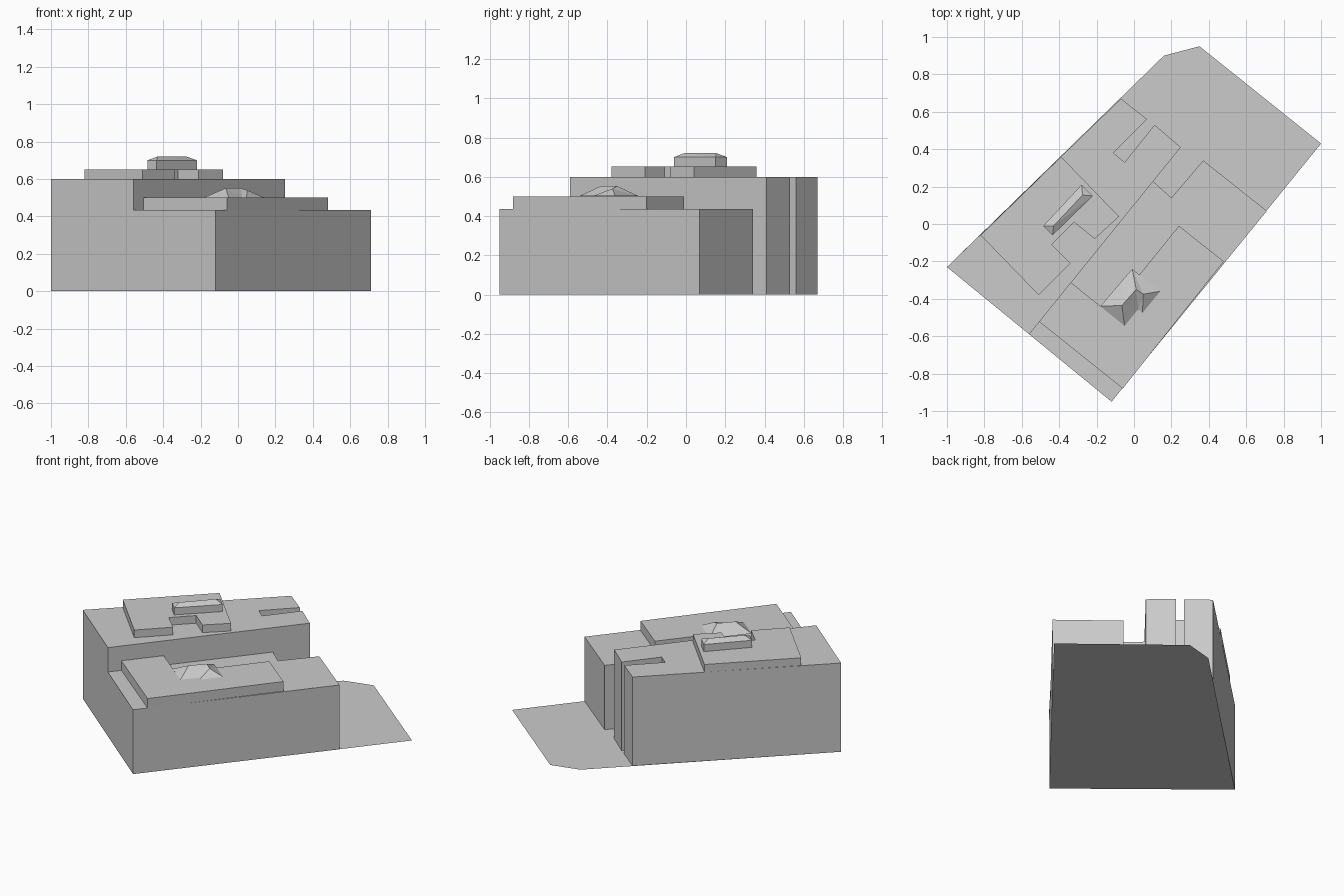
import bpy
import bmesh

cube = bpy.data.objects.get("Cube")
if cube:
    bpy.data.objects.remove(cube, do_unlink=True)

grey = bpy.data.materials.new("plain grey")
grey.use_nodes = True
grey.diffuse_color = (0.6, 0.6, 0.6, 1)
grey.node_tree.nodes["Principled BSDF"].inputs["Base Color"].default_value = (0.6, 0.6, 0.6, 1)


def finish(name, bm):
    bmesh.ops.recalc_face_normals(bm, faces=bm.faces)
    mesh = bpy.data.meshes.new(name)
    bm.to_mesh(mesh)
    bm.free()
    mesh.materials.append(grey)
    obj = bpy.data.objects.new(name, mesh)
    bpy.context.scene.collection.objects.link(obj)


def block(name, outline, bottom, top):
    """Extrude a plan outline between two heights."""
    bm = bmesh.new()
    base = bm.faces.new([bm.verts.new((x, y, bottom)) for x, y in outline])
    if top > bottom:
        ext = bmesh.ops.extrude_face_region(bm, geom=[base], use_keep_orig=True)
        for v in ext["geom"]:
            if isinstance(v, bmesh.types.BMVert):
                v.co.z = top
    finish(name, bm)


def hip_roof(name, eaves, height, ridge, slopes):
    """Slopes index the eave corners first, then the ridge points."""
    bm = bmesh.new()
    verts = [bm.verts.new((x, y, height)) for x, y in eaves]
    bm.faces.new(verts)
    verts += [bm.verts.new(p) for p in ridge]
    for slope in slopes:
        bm.faces.new([verts[i] for i in slope])
    # warped slopes are split into flat triangles
    bmesh.ops.triangulate(bm, faces=[f for f in bm.faces if len(f.verts) > 3])
    finish(name, bm)


# Ground plot
ground = [(-1, -0.23), (-0.12, -0.95), (1, 0.43), (0.35, 0.95), (0.16, 0.9)]
bm = bmesh.new()
bm.faces.new([bm.verts.new((x, y, 0)) for x, y in ground])
bm.normal_update()
finish("ground_plot", bm)

# Tall wing with a narrow slot cut into its back
block("tall_wing", [(-1, -0.23), (-0.56, -0.59), (0.25, 0.41), (0.11, 0.53),
                    (-0.05, 0.33), (-0.11, 0.38), (0.07, 0.56), (-0.07, 0.67)], 0, 0.6)

# Low wing and its raised storey
block("low_wing", [(-0.56, -0.59), (-0.12, -0.95), (0.71, 0.07), (0.37, 0.34),
                   (0.2, 0.14), (0.1, 0.23)], 0, 0.435)
block("raised_storey", [(-0.51, -0.52), (-0.06, -0.88), (0.48, -0.2), (0.24, -0.01),
                        (-0.136, -0.475), (-0.34, -0.31)], 0.435, 0.5)

# Notched penthouse on the tall wing
block("penthouse", [(-0.82, -0.06), (-0.51, -0.38), (-0.34, -0.21), (-0.44, -0.11),
                    (-0.32, 0.01), (-0.21, -0.08), (-0.08, 0.04), (-0.39, 0.36)], 0.6, 0.652)

# Roof house: walls and a shallow hip
house = [(-0.485, -0.01), (-0.435, -0.06), (-0.22, 0.15), (-0.28, 0.21)]
block("roof_house_walls", house, 0.652, 0.7)
hip_roof("roof_house_hip", house, 0.7, [(-0.43, -0.01, 0.72), (-0.275, 0.155, 0.72)],
         [(0, 1, 4), (1, 2, 5, 4), (2, 3, 5), (3, 0, 4, 5)])

# L-shaped hipped roof on the low wing
hip_roof("low_wing_hip",
         [(-0.18, -0.44), (-0.05, -0.545), (0.022, -0.456), (0.045, -0.475),
          (0.14, -0.36), (-0.01, -0.24)], 0.501,
         [(-0.065, -0.435, 0.552), (0.012, -0.35, 0.552), (0.05, -0.375, 0.54)],
         [(0, 1, 6), (1, 2, 7, 6), (2, 3, 8, 7), (3, 4, 8), (4, 5, 7, 8), (5, 0, 6, 7)])
